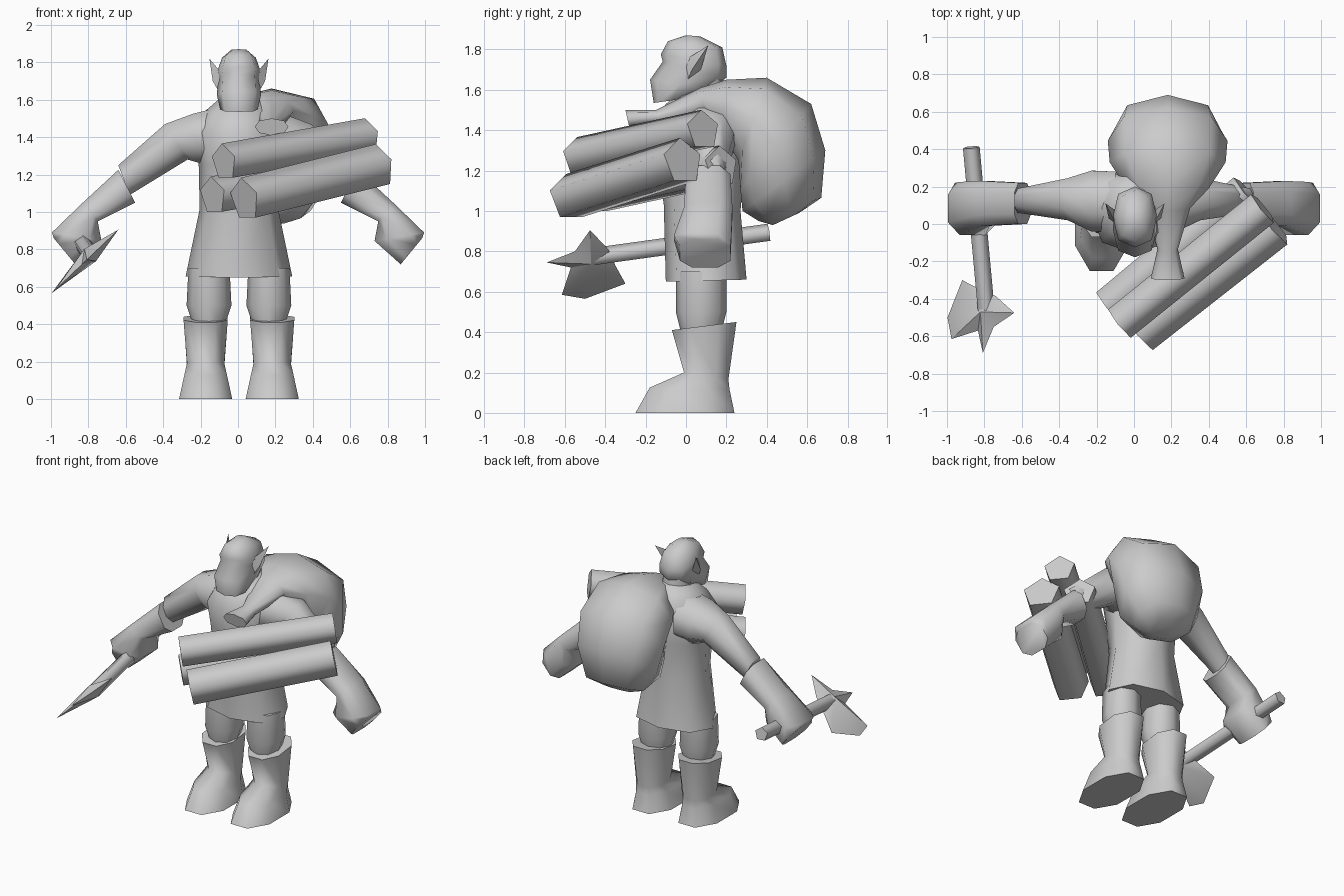
import bpy, bmesh, math
from mathutils import Vector

cube = bpy.data.objects.get("Cube")
if cube:
    bpy.data.objects.remove(cube, do_unlink=True)

grey = bpy.data.materials.new("plain_grey")
grey.use_nodes = True
color = (0.6, 0.6, 0.6, 1)
grey.diffuse_color = color
grey.node_tree.nodes["Principled BSDF"].inputs["Base Color"].default_value = color


def finish(name, bm, angle=70):
    bmesh.ops.recalc_face_normals(bm, faces=bm.faces)
    mesh = bpy.data.meshes.new(name)
    bm.to_mesh(mesh)
    bm.free()
    mesh.materials.append(grey)
    ob = bpy.data.objects.new(name, mesh)
    bpy.context.collection.objects.link(ob)
    bpy.ops.object.select_all(action='DESELECT')
    ob.select_set(True)
    bpy.context.view_layer.objects.active = ob
    bpy.ops.object.shade_smooth_by_angle(angle=math.radians(angle))
    return ob


def loft(name, rings, sides=8, power=1, turn=0, angle=70):
    """Skin rings of two opposite points and a half-width; low power is boxier."""
    def bulge(c):
        return math.copysign(abs(c) ** power, c)
    bm = bmesh.new()
    grow = 1 / math.cos(turn * math.tau / sides) ** power
    loops = []
    for a, b, w in rings:
        a, b, w = Vector(a), Vector(b), Vector(w)
        loop = []
        for i in range(sides):
            t = (i + turn) * math.tau / sides
            p = (a + b) / 2 + grow * (bulge(math.cos(t)) * (a - b) / 2 + bulge(math.sin(t)) * w)
            loop.append(bm.verts.new(p))
        loops.append(loop)
    for lo, hi in zip(loops, loops[1:]):
        for i in range(sides):
            j = (i + 1) % sides
            bm.faces.new((lo[i], lo[j], hi[j], hi[i]))
    bm.faces.new(loops[0])
    bm.faces.new(loops[-1])
    return finish(name, bm, angle)


def side_loft(name, cx, rows, power=1, turn=0):
    """Rows: front y, z, back y, z, half width in x."""
    return loft(name, [((cx, y0, z0), (cx, y1, z1), (w, 0, 0))
                       for y0, z0, y1, z1, w in rows], 8, power, turn)


def arm_loft(name, s, rows, power=1):
    """Rows: outer x, z, inner x, z, front y, back y."""
    return loft(name, [((s * x0, (f + b) / 2, z0), (s * x1, (f + b) / 2, z1),
                        (0, (b - f) / 2, 0)) for x0, z0, x1, z1, f, b in rows], 8, power, .5)


def rod(name, start, end, radius):
    start, end = Vector(start), Vector(end)
    d = (end - start).normalized()
    u = d.cross(Vector((0, 0, 1))).normalized()
    v = u.cross(d)
    return loft(name, [(p + v * radius, p - v * radius, u * radius)
                       for p in (start, end)], 5, angle=80)


# Body
side_loft("tunic", .005, [
    (-.1, .65, .3, .66, .285), (-.11, 1.03, .27, 1.0, .21),
    (-.14, 1.25, .29, 1.25, .215), (-.16, 1.42, .3, 1.45, .24),
    (-.1, 1.53, .27, 1.55, .18), (-.04, 1.58, .2, 1.62, .11)], .9)
side_loft("neck", .005, [(-.06, 1.5, .2, 1.55, .1), (-.02, 1.63, .18, 1.68, .09)])
side_loft("head", .005, [
    (-.16, 1.535, .02, 1.56, .1), (-.178, 1.65, .12, 1.6, .118),
    (-.115, 1.74, .2, 1.66, .112), (-.125, 1.775, .2, 1.72, .118),
    (-.09, 1.84, .18, 1.81, .09), (0, 1.87, .07, 1.865, .04)], .8)

# Paired limbs
for s, side in ((1, "left"), (-1, "right")):
    bm = bmesh.new()
    for p in ((.1, 0, 1.75), (.1, 0, 1.63), (.1, .07, 1.69), (.14, .03, 1.7), (.158, .11, 1.82)):
        bm.verts.new((s * p[0] + .005, p[1], p[2]))
    bmesh.ops.convex_hull(bm, input=bm.verts)
    finish(side + "_ear", bm, 40)

    arm_loft(side + "_upper_arm", s, [
        (.1, 1.56, .1, 1.25, -.04, .28), (.24, 1.525, .2, 1.26, -.04, .285),
        (.39, 1.47, .27, 1.28, .02, .245), (.64, 1.25, .58, 1.09, .06, .19)])
    arm_loft(side + "_forearm_and_fist", s, [
        (.64, 1.225, .55, 1.05, 0, .22), (.84, 1.04, .75, .95, -.01, .23),
        (.995, .89, .73, .845, -.06, .225), (.985, .86, .87, .72, -.03, .22)], .75)
    side_loft(side + "_leg", s * .16 + .005, [
        (-.05, .7, .2, .7, .11), (-.05, .5, .2, .5, .12), (-.02, .38, .17, .38, .08)], .9)
    side_loft(side + "_boot", s * .178 + .005, [
        (-.07, .41, .25, .45, .118), (-.01, .2, .21, .165, .1),
        (-.18, .125, .215, .12, .115), (-.25, 0, .24, 0, .142)], .9, .5)

# Sack slung over the left shoulder
side_loft("sack", .18, [
    (-.3, 1.5, -.28, 1.41, .09), (-.15, 1.5, -.12, 1.43, .055),
    (.07, 1.61, .1, 1.47, .12), (.2, 1.65, .18, 1.38, .22),
    (.4, 1.66, .26, 1.25, .31), (.62, 1.53, .27, 1.1, .32),
    (.69, 1.3, .28, 1.0, .295), (.67, 1.065, .36, .95, .21), (.56, .99, .43, .93, .09)], .9)

# Bundle of firewood
for name, start, end, r in (
        ("upper_log", (-.075, -.53, 1.265), (.69, .085, 1.4), .102),
        ("lower_log", (.035, -.58, 1.065), (.755, -.015, 1.245), .12),
        ("inner_log", (-.135, -.44, 1.085), (.6, .175, 1.22), .105)):
    rod(name, start, end, r)

# Axe
rod("axe_handle", (-.87, .41, .89), (-.79, -.46, .77), .047)
bm = bmesh.new()
hub = Vector((-.79, -.47, .77))
normal = Vector((.69, 0, -.73)) * .045
caps = [bm.verts.new(hub + normal), bm.verts.new(hub - normal)]
outline = ((-.69, .745), (-.57, .72), (-.615, .585), (-.5, .565),
           (-.3, .64), (-.35, .73), (-.385, .81), (-.475, .905), (-.55, .8))
rim = [bm.verts.new((-.64 - 1.05 * (.905 - z), y, z)) for y, z in outline]
for cap in caps:
    for i, v in enumerate(rim):
        bm.faces.new((cap, v, rim[(i + 1) % len(rim)]))
finish("axe_head", bm, 30)
